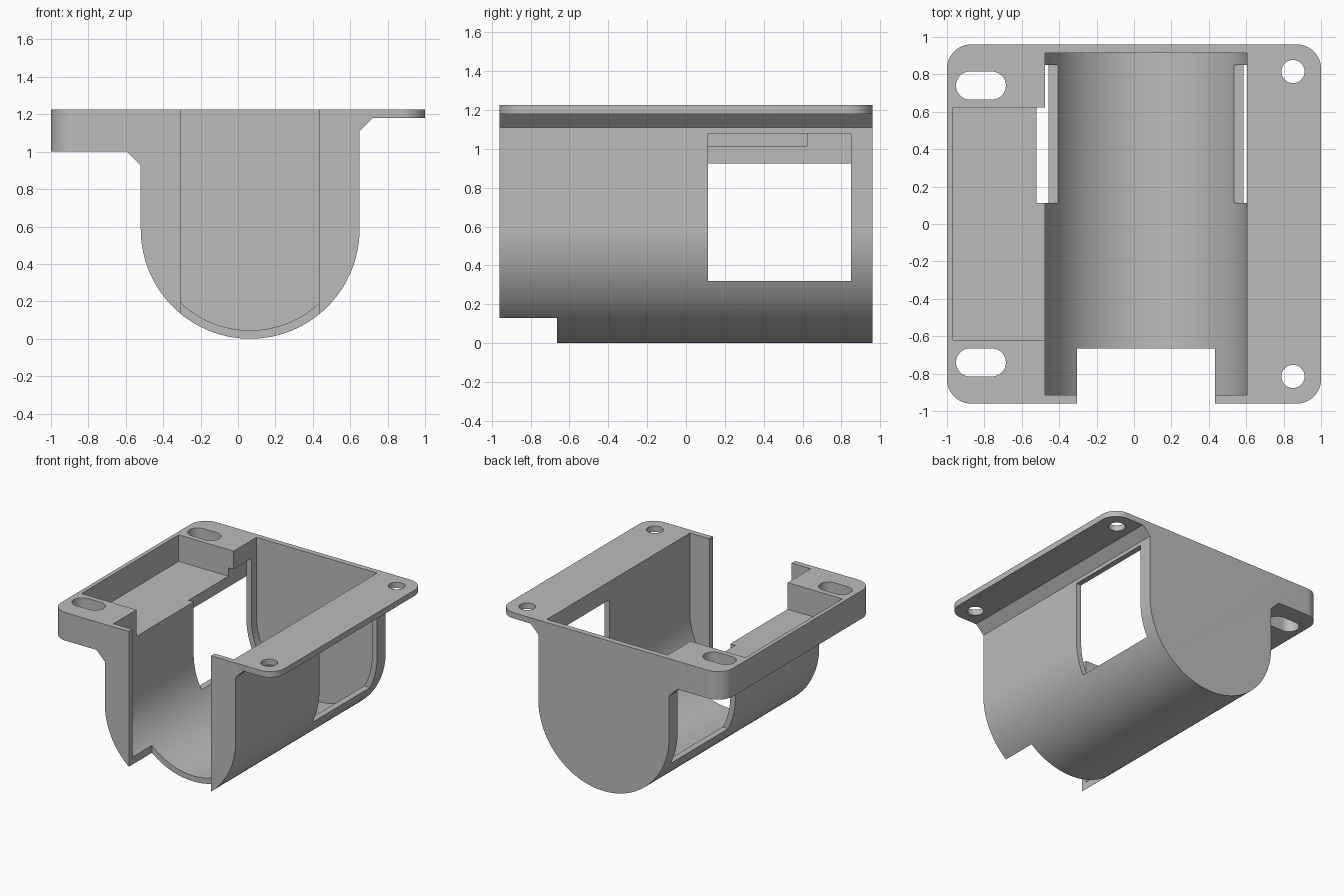
import bpy, bmesh
from math import sin, cos, pi
from mathutils import Vector

old = bpy.data.objects.get("Cube")
if old:
    bpy.data.objects.remove(old, do_unlink=True)

grey = bpy.data.materials.new("light_grey")
grey.use_nodes = True
colour = (0.5, 0.5, 0.5, 1)
grey.diffuse_color = colour
grey.node_tree.nodes["Principled BSDF"].inputs["Base Color"].default_value = colour

TOP, HALF, MID, R = 1.227, 0.96, 0.065, 0.585


def arc(cx, cy, r, start, end, n=12):
    """Points of an arc, angles in half turns."""
    steps = [pi * (start + (end - start) * i / n) for i in range(n + 1)]
    return [(cx + r * cos(a), cy + r * sin(a)) for a in steps]


def prism(name, outline, lo, hi, axis):
    """Extrude an outline along y (points are x, z) or z (points are x, y)."""
    def place(p, d):
        return Vector((p[0], d, p[1])) if axis == "y" else Vector((p[0], p[1], d))
    bm = bmesh.new()
    face = bm.faces.new([bm.verts.new(place(p, lo)) for p in outline])
    ext = bmesh.ops.extrude_face_region(bm, geom=[face])
    move = place((0, 0), hi - lo)
    bmesh.ops.translate(bm, vec=move,
                        verts=[v for v in ext["geom"] if isinstance(v, bmesh.types.BMVert)])
    bmesh.ops.recalc_face_normals(bm, faces=bm.faces)
    mesh = bpy.data.meshes.new(name)
    bm.to_mesh(mesh)
    bm.free()
    mesh.materials.append(grey)
    obj = bpy.data.objects.new(name, mesh)
    bpy.context.collection.objects.link(obj)
    return obj


def box(name, x0, x1, y0, y1, z0, z1):
    return prism(name, [(x0, y0), (x1, y0), (x1, y1), (x0, y1)], z0, z1, "z")


def combine(target, tool, operation="DIFFERENCE"):
    mod = target.modifiers.new("cut", "BOOLEAN")
    mod.operation, mod.solver, mod.object = operation, "EXACT", tool
    tool.hide_render = True
    bpy.context.view_layer.objects.active = target
    bpy.ops.object.modifier_apply(modifier=mod.name)
    bpy.data.objects.remove(tool, do_unlink=True)


# Trough with a thick ledge on one side and a thin flange on the other
left, right = MID - R, MID + R
profile = [(-1, TOP), (-1, 1.0), (left - 0.075, 1.0), (left, 0.925)]
profile += arc(MID, R, R, 1, 2, 64)
profile += [(right, 1.11), (right + 0.07, 1.18), (1, 1.18), (1, TOP)]
housing = prism("motor_housing", profile, -HALF, HALF, "y")

# Rounded corners in plan
c, cx, cy = 0.13, 1 - 0.13, HALF - 0.13
plan = (arc(cx, cy, c, 0, 0.5) + arc(-cx, cy, c, 0.5, 1)
        + arc(-cx, -cy, c, 1, 1.5) + arc(cx, -cy, c, 1.5, 2))
combine(housing, prism("corner_shape", plan, -0.2, 1.5, "z"), "INTERSECT")

# Round-bottomed cavity
inner = 0.54
cavity = [(MID - inner, 1.5)] + arc(MID, R, inner, 1, 2, 64) + [(MID + inner, 1.5)]
combine(housing, prism("cavity", cavity, -0.915, 0.915, "y"))

# Front opening, ledge pocket and side windows
combine(housing, box("front_opening", -0.305, 0.432, -1.2, -0.665, -0.2, 1.5))
combine(housing, box("ledge_pocket", -0.967, 0, -0.62, 0.622, 1.012, 1.5))
combine(housing, box("side_windows", left - 0.0005, 0.8, 0.112, 0.85, 0.32, 1.08))

# Mounting slots and holes, mirrored front to back
for y in (-0.74, 0.74):
    slot = arc(-0.76, y, 0.075, -0.5, 0.5, 20) + arc(-0.877, y, 0.075, 0.5, 1.5, 20)
    combine(housing, prism("mounting_slot", slot, 0.7, 1.5, "z"))
for y in (-0.815, 0.815):
    hole = arc(0.85, y, 0.062, 0, 2, 40)[:-1]
    combine(housing, prism("mounting_hole", hole, 1.0, 1.5, "z"))

bpy.ops.object.select_all(action="DESELECT")
housing.select_set(True)
bpy.context.view_layer.objects.active = housing
bpy.ops.object.shade_smooth_by_angle(angle=pi / 7)
